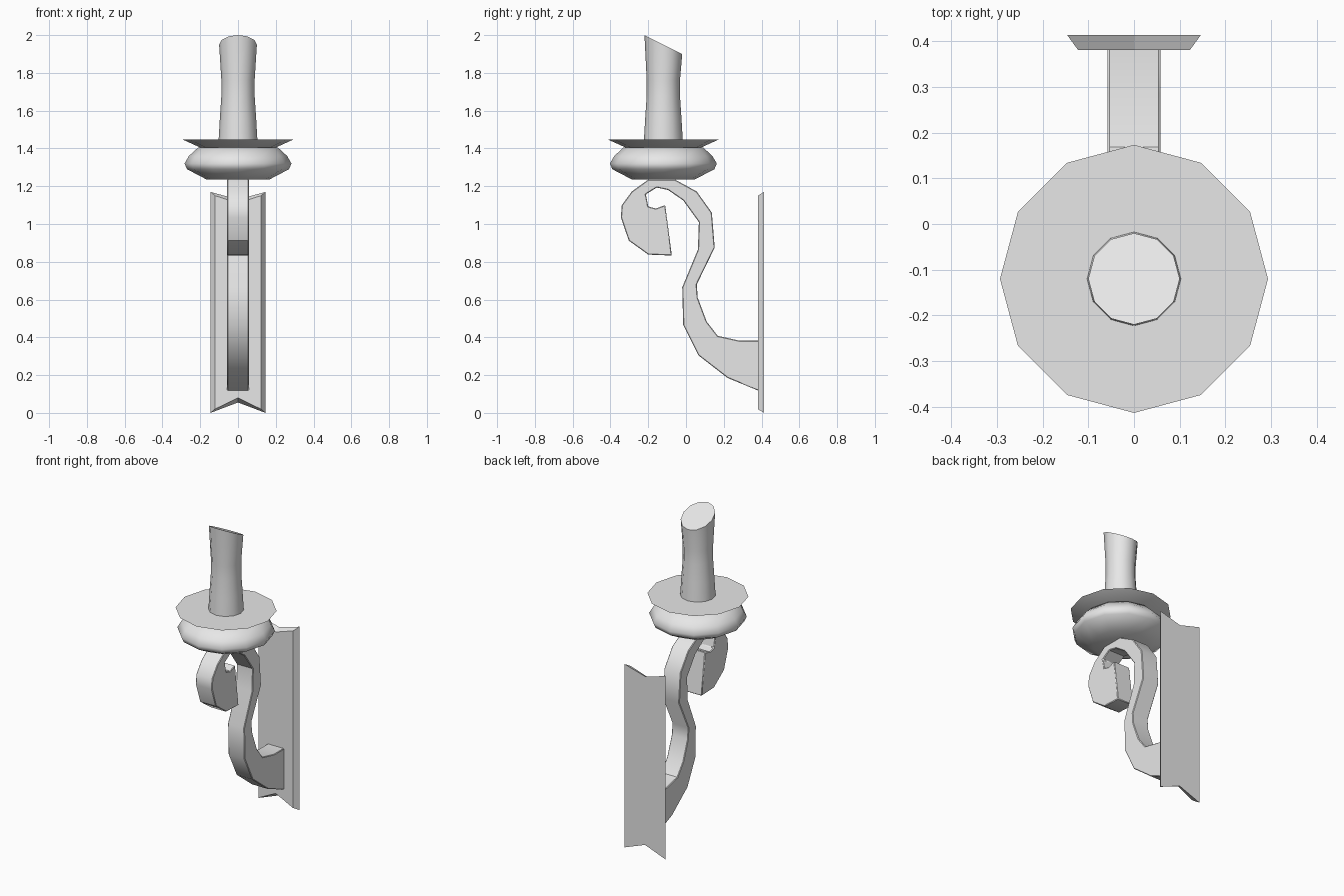
import bpy, bmesh
from math import sin, cos, tau, radians

cube = bpy.data.objects.get("Cube")
if cube:
    bpy.data.objects.remove(cube, do_unlink=True)

AXIS_Y = -0.12      # depth of the candle axis
SIDES = 12

metal = bpy.data.materials.new("plain_grey")
metal.use_nodes = True
metal.diffuse_color = (0.8, 0.8, 0.8, 1)
metal.node_tree.nodes["Principled BSDF"].inputs["Base Color"].default_value = metal.diffuse_color


def finish(name, bm, angle):
    """Turn a bmesh into a named object, smooth up to the given angle."""
    bmesh.ops.recalc_face_normals(bm, faces=bm.faces[:])
    mesh = bpy.data.meshes.new(name)
    bm.to_mesh(mesh)
    bm.free()
    mesh.materials.append(metal)
    mesh.shade_smooth()
    mesh.set_sharp_from_angle(angle=radians(angle))
    obj = bpy.data.objects.new(name, mesh)
    bpy.context.scene.collection.objects.link(obj)
    return obj


def loft(name, rings, angle):
    """Bridge closed rings of equal length and cap both ends."""
    bm = bmesh.new()
    loops = [[bm.verts.new(co) for co in ring] for ring in rings]
    count = len(loops[0])
    for low, high in zip(loops, loops[1:]):
        for i in range(count):
            j = (i + 1) % count
            bm.faces.new((low[i], low[j], high[j], high[i]))
    bm.faces.new(loops[0][::-1])
    bm.faces.new(loops[-1])
    return finish(name, bm, angle)


def circle(radius, height):
    """Ring round the candle axis; height is a function of depth."""
    ring = []
    for i in range(SIDES):
        a = tau * i / SIDES
        y = AXIS_Y + radius * sin(a)
        ring.append((radius * cos(a), y, height(y)))
    return ring


def turned(name, profile, angle):
    return loft(name, [circle(r, lambda y, z=z: z) for r, z in profile], angle)


# Wall plate: notched at both ends, bevelled towards the front
def plate_outline(y, half, top, top_mid, bottom_mid, bottom):
    return [(-half, y, top), (0, y, top_mid), (half, y, top),
            (half, y, bottom), (0, y, bottom_mid), (-half, y, bottom)]


loft("wall_plate", [plate_outline(0.38, 0.122, 1.15, 1.11, 0.08, 0.02),
                    plate_outline(0.413, 0.146, 1.17, 1.13, 0.055, 0)], 20)

# Scrolled arm: side profile (depth, height) extruded across the width
arm_profile = [
    (.39, .115), (.22, .185), (.065, .305), (-.015, .465), (-.02, .665),
    (.063, .865), (.068, 1.01), (-.015, 1.125), (-.095, 1.18), (-.155, 1.193),
    (-.213, 1.157), (-.2, 1.093), (-.16, 1.082), (-.11, 1.1), (-.075, .833),
    (-.2, .838), (-.303, .912), (-.345, 1.035), (-.34, 1.1), (-.287, 1.172),
    (-.2, 1.235), (-.058, 1.235), (.057, 1.172), (.137, 1.06), (.152, .875),
    (.057, .68), (.062, .61), (.11, .483), (.168, .408), (.285, .382), (.39, .382)]
arm = loft("scroll_arm", [[(x, y, z) for y, z in arm_profile] for x in (-.058, .058)], 35)
bevel = arm.modifiers.new("soft_edges", "BEVEL")
bevel.width = 0.004
bevel.segments = 1
bevel.limit_method = "ANGLE"
bevel.angle_limit = radians(60)

# Bowl under the drip pan
turned("candle_bowl", [(.165, 1.235), (.27, 1.29), (.283, 1.32),
                       (.26, 1.36), (.21, 1.406)], 65)

# Flared drip pan with a flat top
turned("drip_pan", [(.2, 1.405), (.293, 1.447)], 30)

# Candle: slightly waisted, cut at a slant
rings = [circle(r, lambda y, z=z: z)
         for r, z in ((.103, 1.44), (.096, 1.56), (.088, 1.68), (.088, 1.76))]
rings.append(circle(.1, lambda y: 2.0 - 0.5 * (y - AXIS_Y + .1)))
loft("candle", rings, 50)
